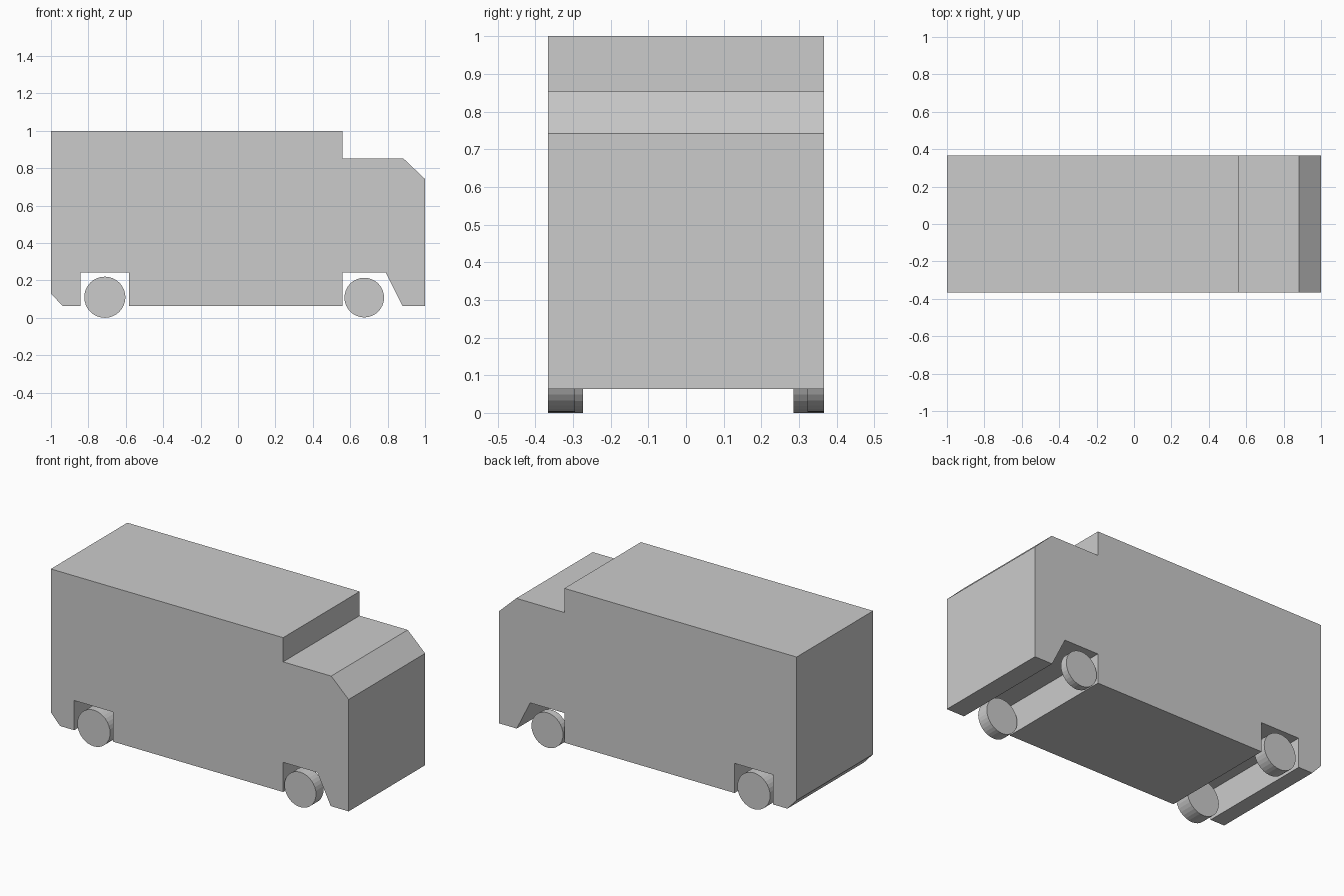
import bpy
import bmesh
from math import pi
from mathutils import Matrix

cube = bpy.data.objects.get("Cube")
if cube:
    bpy.data.objects.remove(cube, do_unlink=True)

HALF_WIDTH = 0.367

# Single plain grey for the whole model
grey = bpy.data.materials.new("plain grey")
grey.use_nodes = True
grey.diffuse_color = (0.6, 0.6, 0.6, 1)
grey.node_tree.nodes["Principled BSDF"].inputs["Base Color"].default_value = (0.6, 0.6, 0.6, 1)


def make_object(name, bm):
    bmesh.ops.recalc_face_normals(bm, faces=bm.faces)
    mesh = bpy.data.meshes.new(name)
    bm.to_mesh(mesh)
    bm.free()
    mesh.materials.append(grey)
    obj = bpy.data.objects.new(name, mesh)
    bpy.context.collection.objects.link(obj)
    return obj


def extrude_profile(name, profile, y0, y1):
    bm = bmesh.new()
    face = bm.faces.new([bm.verts.new((x, y0, z)) for x, z in profile])
    result = bmesh.ops.extrude_face_region(bm, geom=[face])
    verts = [v for v in result["geom"] if isinstance(v, bmesh.types.BMVert)]
    bmesh.ops.translate(bm, verts=verts, vec=(0, y1 - y0, 0))
    return make_object(name, bm)


def wheel(name, x, z, radius, y0, y1):
    bm = bmesh.new()
    place = Matrix.Translation((x, (y0 + y1) / 2, z)) @ Matrix.Rotation(pi / 2, 4, "X")
    bmesh.ops.create_cone(bm, cap_ends=True, segments=32, radius1=radius,
                          radius2=radius, depth=abs(y1 - y0), matrix=place)
    return make_object(name, bm)


# Van body: side outline with stepped roof and wheel arches
extrude_profile("van_body", [
    (-1, 1), (0.56, 1), (0.56, 0.853), (0.883, 0.853), (1, 0.742), (1, 0.063),
    (0.88, 0.063), (0.79, 0.243), (0.56, 0.243), (0.56, 0.063),
    (-0.583, 0.063), (-0.583, 0.243), (-0.843, 0.243), (-0.843, 0.063),
    (-0.938, 0.063), (-1, 0.13)], -HALF_WIDTH, HALF_WIDTH)

# Wheels: short discs flush with the body sides
wheel("cab_wheel_near", 0.675, 0.108, 0.106, -HALF_WIDTH, -0.295)
wheel("cab_wheel_far", 0.675, 0.108, 0.106, 0.322, HALF_WIDTH)
wheel("rear_wheel_near", -0.712, 0.11, 0.11, -HALF_WIDTH, -0.273)
wheel("rear_wheel_far", -0.712, 0.11, 0.11, 0.285, HALF_WIDTH)
